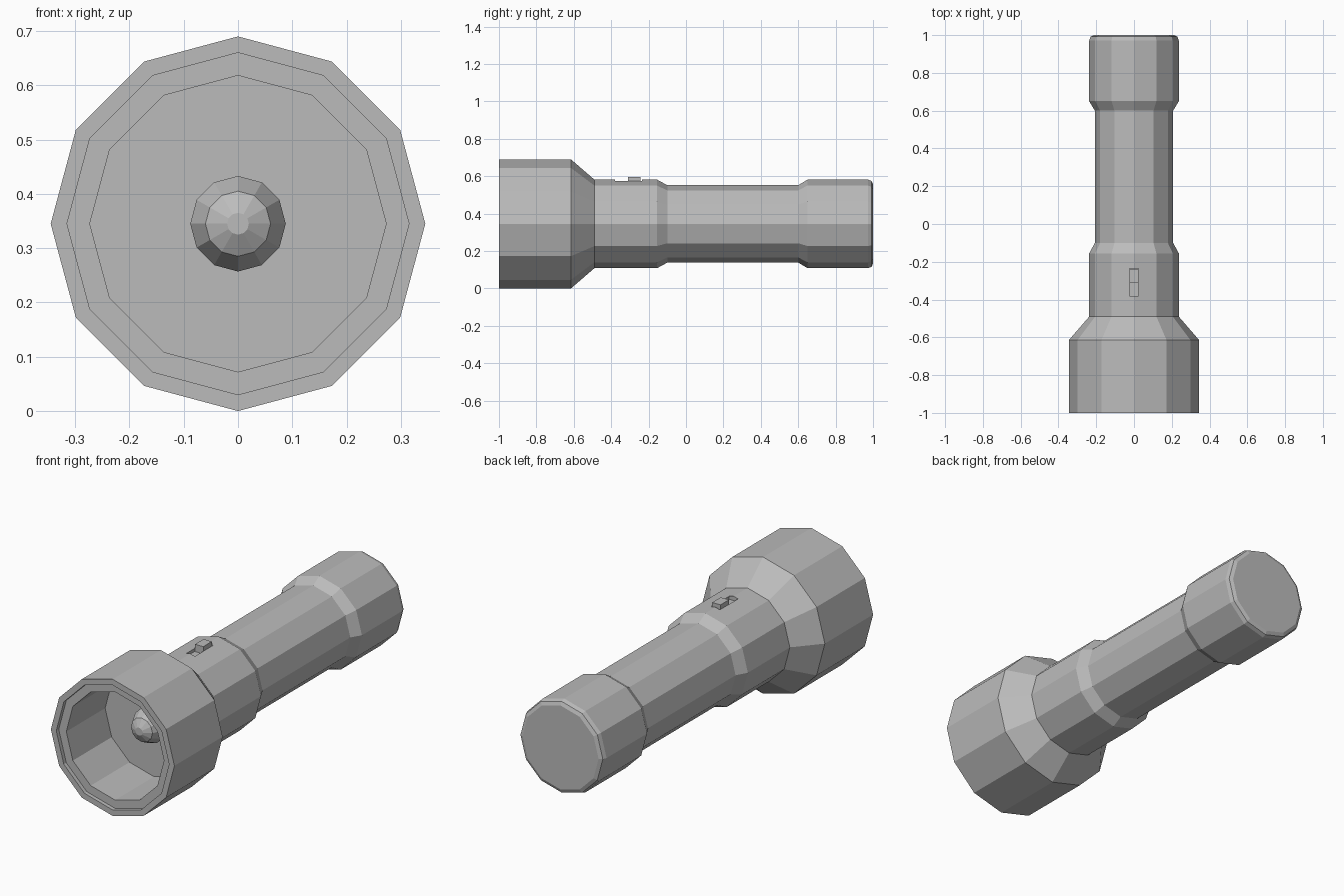
import bpy, bmesh, math

if "Cube" in bpy.data.objects:
    bpy.data.objects.remove(bpy.data.objects["Cube"])

AXIS_Z = 0.345   # height of the torch axis
SIDES = 12

grey = bpy.data.materials.new("plain grey")
grey.diffuse_color = (0.5, 0.5, 0.5, 1)
grey.use_nodes = True
grey.node_tree.nodes["Principled BSDF"].inputs["Base Color"].default_value = grey.diffuse_color


def finish(bm, name):
    bmesh.ops.recalc_face_normals(bm, faces=bm.faces[:])
    mesh = bpy.data.meshes.new(name)
    bm.to_mesh(mesh)
    bm.free()
    mesh.materials.append(grey)
    obj = bpy.data.objects.new(name, mesh)
    bpy.context.collection.objects.link(obj)
    return obj


def lathe(name, profile):
    """Turn (radius, y) points around the torch axis, capping both ends."""
    bm = bmesh.new()
    rings = []
    for r, y in profile:
        angles = [2 * math.pi * i / SIDES for i in range(SIDES)]
        rings.append([bm.verts.new((r * math.cos(a), y, AXIS_Z + r * math.sin(a)))
                      for a in angles])
    for a, b in zip(rings, rings[1:]):
        for i in range(SIDES):
            j = (i + 1) % SIDES
            bm.faces.new((a[i], a[j], b[j], b[i]))
    bm.faces.new(rings[0])
    bm.faces.new(rings[-1])
    return finish(bm, name)


def box(name, x, y, z):
    """Box from (min, max) pairs."""
    bm = bmesh.new()
    bmesh.ops.create_cube(bm, size=1)
    for v in bm.verts:
        v.co = [lo if c < 0 else hi for c, (lo, hi) in zip(v.co, (x, y, z))]
    return finish(bm, name)


# Casing: reflector cavity, stepped rim, head, neck, grip and tail cap
casing = lathe("casing", [
    (0.273, -0.67), (0.273, -0.98), (0.315, -0.98), (0.315, -1.0),
    (0.345, -1.0), (0.345, -0.615), (0.237, -0.49), (0.237, -0.155),
    (0.207, -0.10), (0.207, 0.60), (0.237, 0.65), (0.237, 0.972),
    (0.23, 0.992), (0.212, 1.0)])

# Slot for the switch, cut into the neck
cutter = box("slot_cutter", (-0.025, 0.025), (-0.38, -0.235), (0.56, 0.65))
cutter.hide_render = True
cutter.hide_viewport = True
cut = casing.modifiers.new("switch slot", 'BOOLEAN')
cut.operation = 'DIFFERENCE'
cut.solver = 'EXACT'
cut.object = cutter

# Sliding switch
box("switch", (-0.023, 0.023), (-0.31, -0.242), (0.555, 0.597))

# Bulb at the back of the cavity
lathe("bulb", [(0.06, -0.665), (0.088, -0.71), (0.06, -0.768), (0.02, -0.79)])
